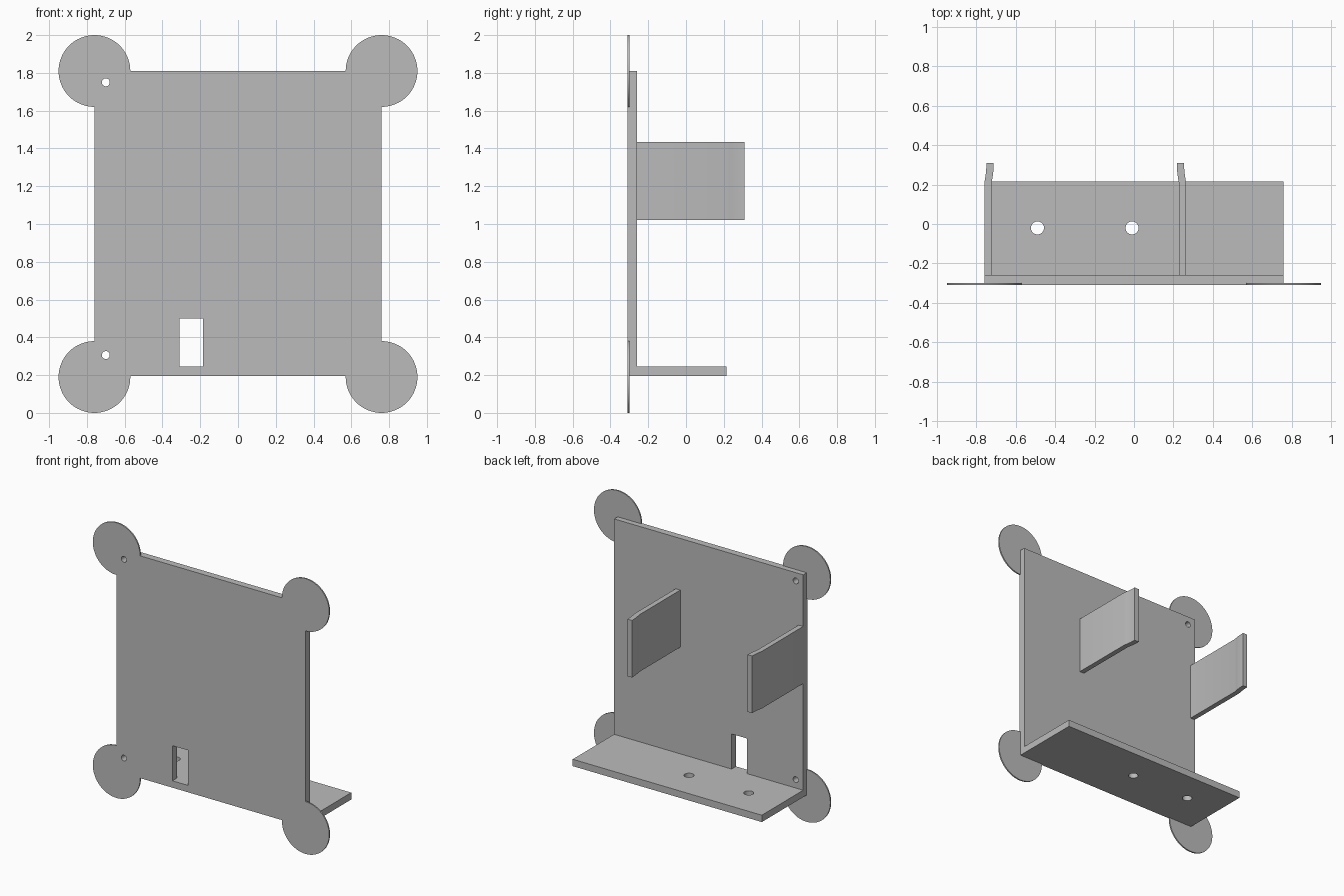
import bpy, bmesh, math
from mathutils import Matrix, Vector

cube = bpy.data.objects.get("Cube")
if cube:
    bpy.data.objects.remove(cube, do_unlink=True)

grey = bpy.data.materials.new("plain grey")
grey.use_nodes = True
colour = (0.5, 0.5, 0.5, 1)
grey.diffuse_color = colour
grey.node_tree.nodes["Principled BSDF"].inputs["Base Color"].default_value = colour


def finish(name, bm):
    bmesh.ops.recalc_face_normals(bm, faces=bm.faces)
    mesh = bpy.data.meshes.new(name)
    bm.to_mesh(mesh)
    bm.free()
    mesh.materials.append(grey)
    obj = bpy.data.objects.new(name, mesh)
    bpy.context.collection.objects.link(obj)
    return obj


def box(name, low, high):
    low, high = Vector(low), Vector(high)
    bm = bmesh.new()
    bmesh.ops.create_cube(bm, size=1, matrix=Matrix.Translation((low + high) / 2)
                          @ Matrix.Diagonal((*(high - low), 1)))
    return finish(name, bm)


def cylinder(name, centre, radius, depth, axis="Z", sides=48):
    turn = Matrix.Rotation(math.pi / 2, 4, "X") if axis == "Y" else Matrix()
    bm = bmesh.new()
    bmesh.ops.create_cone(bm, cap_ends=True, segments=sides, radius1=radius, radius2=radius,
                          depth=depth, matrix=Matrix.Translation(centre) @ turn)
    return finish(name, bm)


def combine(target, others, operation):
    for other in others:
        mod = target.modifiers.new("combine", "BOOLEAN")
        mod.operation, mod.solver, mod.object = operation, "EXACT", other
        bpy.context.view_layer.objects.active = target
        bpy.ops.object.modifier_apply(modifier=mod.name)
        bpy.data.objects.remove(other, do_unlink=True)


def clip(name, x, lean):
    # Straight arm whose tip curves sideways
    path = [(0, BACK - 0.02), (0, 0.21)]
    path += [(lean * 0.011 * t * (2 - t), 0.21 + 0.1 * t) for t in (0.2, 0.4, 0.6, 0.8, 1)]
    outline = [(x + dx, y) for dx, y in path] + [(x + 0.037 + dx, y) for dx, y in reversed(path)]
    bm = bmesh.new()
    face = bm.faces.new([bm.verts.new((px, py, 1.02)) for px, py in outline])
    top = bmesh.ops.extrude_face_region(bm, geom=[face])["geom"]
    bmesh.ops.translate(bm, vec=(0, 0, 0.415),
                        verts=[v for v in top if isinstance(v, bmesh.types.BMVert)])
    return finish(name, bm)


FRONT, BACK, HALF, BASE, TOP = -0.31, -0.26, 0.76, 0.195, 1.81

# Upright panel with a shelf, corner discs and two clips
bracket = box("bracket", (-HALF, FRONT, BASE), (HALF, BACK, TOP))
parts = [box("shelf", (-HALF, FRONT, BASE), (HALF, 0.215, BASE + 0.05))]
for x in (-HALF, HALF):
    for z in (0.19, TOP):
        parts.append(cylinder("corner_disc", (x, FRONT + 0.005, z), 0.19, 0.01, "Y", 64))
parts += [clip("outer_clip", -HALF, 1), clip("inner_clip", 0.228, -1)]
combine(bracket, parts, "UNION")

# Window, panel holes and shelf holes
cutters = [box("window", (-0.31, -0.4, BASE + 0.05), (-0.185, -0.2, 0.5))]
cutters += [cylinder("panel_hole", (-0.7, BACK, z), 0.021, 0.3, "Y") for z in (0.306, 1.75)]
cutters += [cylinder("shelf_hole", (x, -0.02, BASE), 0.033, 0.3) for x in (-0.49, -0.01)]
combine(bracket, cutters, "DIFFERENCE")

bpy.ops.object.select_all(action="DESELECT")
bracket.select_set(True)
bpy.context.view_layer.objects.active = bracket
bpy.ops.object.shade_smooth_by_angle(angle=math.radians(30))
